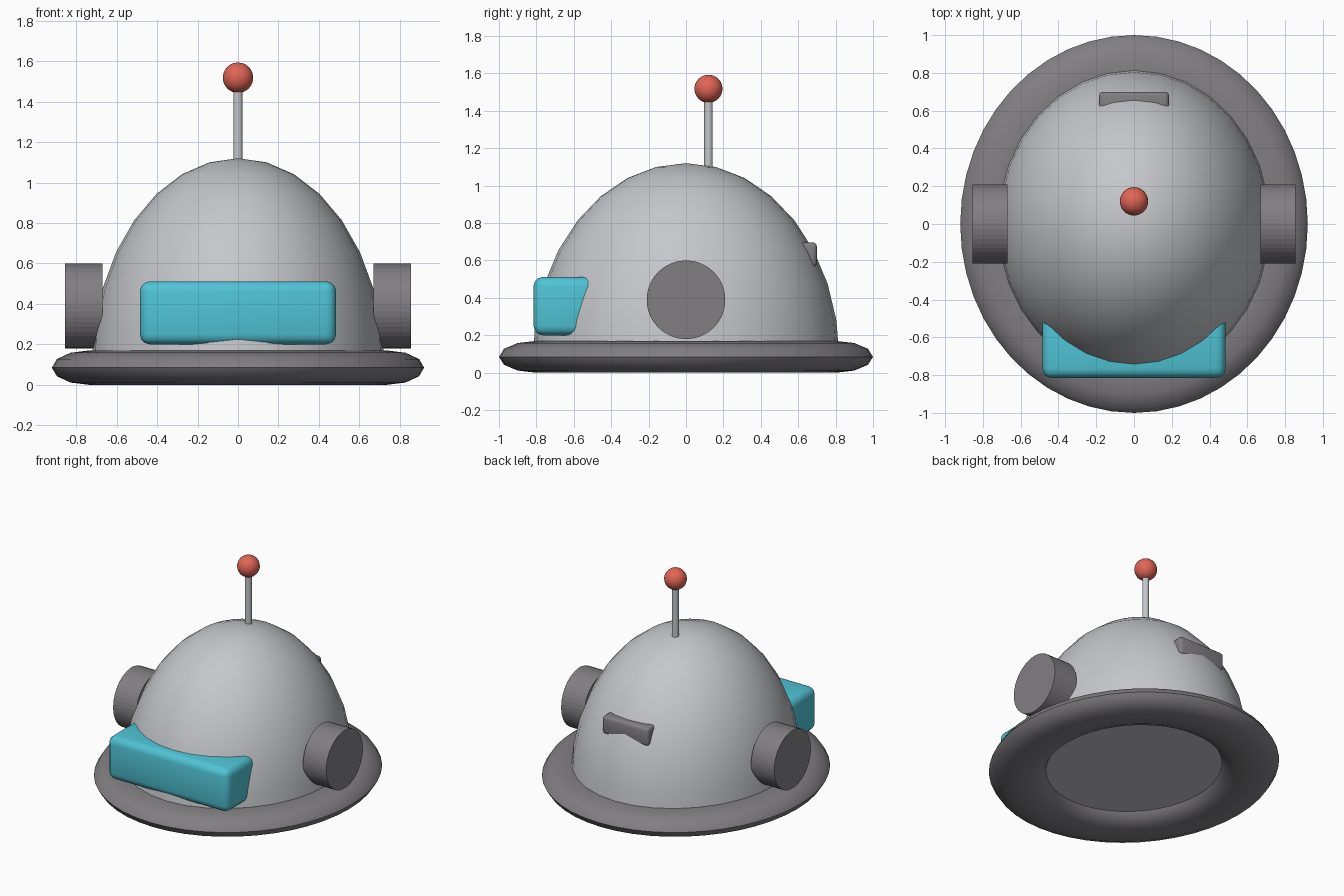
import bpy, bmesh, math
from mathutils import Matrix, Vector

cube = bpy.data.objects.get("Cube")
if cube:
    bpy.data.objects.remove(cube, do_unlink=True)


def material(name, rgb):
    m = bpy.data.materials.new(name)
    m.use_nodes = True
    m.diffuse_color = (*rgb, 1)
    m.node_tree.nodes["Principled BSDF"].inputs["Base Color"].default_value = (*rgb, 1)
    return m


shell = material("light grey", (0.56, 0.57, 0.60))
trim = material("dark grey", (0.22, 0.21, 0.225))
glass = material("cyan", (0.08, 0.55, 0.67))
red = material("red", (0.75, 0.13, 0.09))


def finish(name, mat, smooth=None):
    """Name the active object, colour it, apply its transform and shade it."""
    ob = bpy.context.object
    ob.name = name
    ob.data.materials.append(mat)
    bpy.ops.object.transform_apply(location=True, rotation=True, scale=True)
    if smooth:
        bpy.ops.object.shade_smooth_by_angle(angle=math.radians(smooth))
    return ob


def rounded_box(name, mat, low, high, radius):
    """Box between two corners with rounded edges."""
    low, high = Vector(low), Vector(high)
    bpy.ops.mesh.primitive_cube_add(size=1, location=(low + high) / 2)
    bpy.context.object.scale = high - low
    ob = finish(name, mat)
    bevel = ob.modifiers.new("Rounding", 'BEVEL')
    bevel.width, bevel.segments = radius, 3
    bpy.ops.object.modifier_apply(modifier=bevel.name)
    bpy.ops.object.shade_smooth_by_angle(angle=math.radians(35))


# Dome: upper half of an oval sphere, closed underneath
bpy.ops.mesh.primitive_uv_sphere_add(segments=32, ring_count=16, location=(0, 0, 0.075))
dome = bpy.context.object
bm = bmesh.new()
bm.from_mesh(dome.data)
cut = bmesh.ops.bisect_plane(bm, geom=bm.verts[:] + bm.edges[:] + bm.faces[:], dist=1e-4,
                             plane_co=(0, 0, 0), plane_no=(0, 0, 1), clear_inner=True)
bmesh.ops.holes_fill(bm, edges=[e for e in bm.edges if e.is_boundary], sides=0)
bmesh.ops.recalc_face_normals(bm, faces=bm.faces)
bm.to_mesh(dome.data)
bm.free()
dome.scale = (0.725, 0.82, 1.045)
finish("dome", shell, 40)

# Brim: flattened oval ring
bpy.ops.mesh.primitive_torus_add(major_radius=0.8, minor_radius=0.2, major_segments=48,
                                 minor_segments=12, location=(0, 0, 0.085))
bpy.context.object.scale = (0.92, 1, 0.425)
finish("brim", trim, 60)

# Ear discs
for side, x in (("left", 0.762), ("right", -0.762)):
    bpy.ops.mesh.primitive_cylinder_add(vertices=48, radius=0.21, depth=0.185,
                                        location=(x, 0, 0.39),
                                        rotation=(0, math.pi / 2, 0))
    finish(side + "_ear", trim)

# Visor and rear plate, both sunk into the dome
rounded_box("visor", glass, (-0.485, -0.815, 0.2), (0.485, -0.44, 0.512), 0.05)
rounded_box("rear_plate", trim, (-0.185, 0.55, 0.565), (0.185, 0.7, 0.697), 0.022)

# Antenna
bpy.ops.mesh.primitive_cylinder_add(vertices=24, radius=0.023, depth=0.45,
                                    location=(0, 0.12, 1.26))
finish("antenna_rod", shell, 40)
bpy.ops.mesh.primitive_uv_sphere_add(segments=32, ring_count=16, radius=0.075,
                                     location=(0, 0.12, 1.518))
finish("antenna_ball", red, 60)
